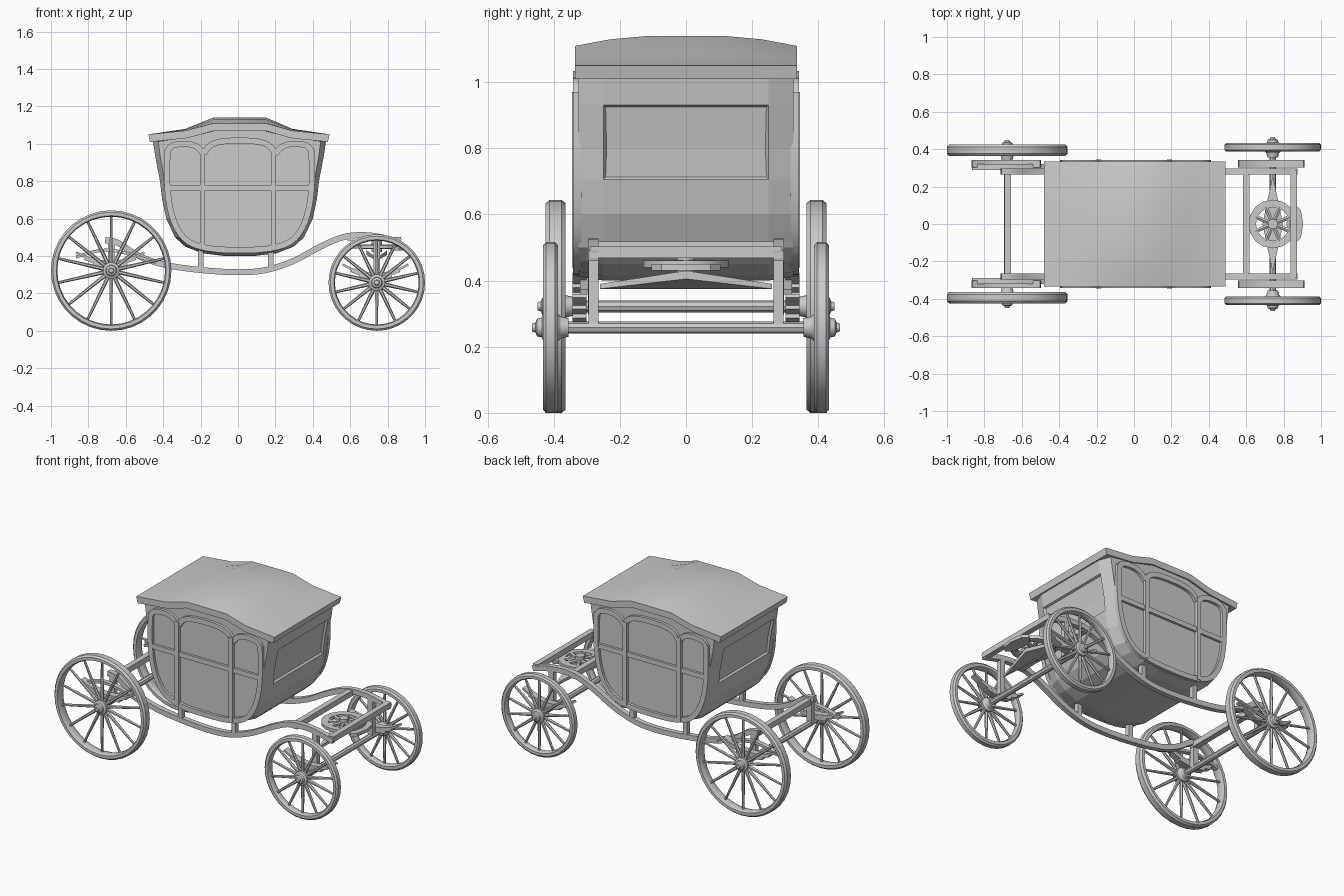
import bpy, bmesh, math
from mathutils import Vector, Matrix

cube = bpy.data.objects.get("Cube")
if cube:
    bpy.data.objects.remove(cube)

grey = bpy.data.materials.new("plain_grey")
grey.use_nodes = True
grey.diffuse_color = (0.6, 0.6, 0.6, 1)
grey.node_tree.nodes["Principled BSDF"].inputs["Base Color"].default_value = (0.6, 0.6, 0.6, 1)


def finish(name, bm, smooth=True):
    bmesh.ops.recalc_face_normals(bm, faces=bm.faces)
    mesh = bpy.data.meshes.new(name)
    bm.to_mesh(mesh)
    bm.free()
    mesh.materials.append(grey)
    obj = bpy.data.objects.new(name, mesh)
    bpy.context.collection.objects.link(obj)
    if smooth:
        bpy.ops.object.select_all(action="DESELECT")
        obj.select_set(True)
        bpy.context.view_layer.objects.active = obj
        bpy.ops.object.shade_smooth_by_angle(angle=math.radians(30))
    return obj


def box(bm, center, size):
    m = Matrix.Translation(center) @ Matrix.Diagonal((*size, 1))
    bmesh.ops.create_cube(bm, size=1, matrix=m)


def rod(bm, a, b, r1, r2=None, sides=8):
    a, b = Vector(a), Vector(b)
    m = Matrix.Translation((a + b) / 2) @ (b - a).to_track_quat("Z", "Y").to_matrix().to_4x4()
    bmesh.ops.create_cone(bm, cap_ends=True, segments=sides, radius1=r1,
                          radius2=r1 if r2 is None else r2, depth=(b - a).length, matrix=m)


def smooth_path(pts, steps=4):
    """Catmull-Rom curve through the points."""
    p = [Vector(q) for q in pts]
    p = [2 * p[0] - p[1]] + p + [2 * p[-1] - p[-2]]
    out = []
    for i in range(1, len(p) - 2):
        a, b, c, d = p[i - 1:i + 3]
        for s in range(steps):
            t = s / steps
            out.append((2 * b + (c - a) * t + (2 * a - 5 * b + 4 * c - d) * t * t
                        + (3 * b - a - 3 * c + d) * t ** 3) / 2)
    return out + [p[-2]]


def sweep(bm, pts, y, wide, deep):
    """Rectangular bar along an x-z path, centred at the given y."""
    pts = [Vector(p) for p in pts]
    rings = []
    for i, p in enumerate(pts):
        t = (pts[min(i + 1, len(pts) - 1)] - pts[max(i - 1, 0)]).normalized()
        n = Vector((-t.y, t.x)) * wide / 2
        rings.append([bm.verts.new((p.x + n.x * s, y + d * deep / 2, p.y + n.y * s))
                      for s, d in ((1, 1), (1, -1), (-1, -1), (-1, 1))])
    for a, b in zip(rings, rings[1:]):
        for k in range(4):
            bm.faces.new((a[k], a[k - 1], b[k - 1], b[k]))
    bm.faces.new(rings[0])
    bm.faces.new(rings[-1])


def lathe_y(bm, profile, center, segs, closed):
    """Revolve (radius, y) points about a y axis."""
    rings = []
    for k in range(segs):
        a = math.tau * k / segs
        rings.append([bm.verts.new((center[0] + r * math.cos(a), center[1] + y,
                                    center[2] + r * math.sin(a))) for r, y in profile])
    n = len(profile)
    for k in range(segs):
        a, b = rings[k - 1], rings[k]
        for j in range(n if closed else n - 1):
            bm.faces.new((a[j], a[(j + 1) % n], b[(j + 1) % n], b[j]))
    if not closed:
        for j in (0, n - 1):
            bm.faces.new([r[j] for r in rings])


# Wheels
def wheel(name, x, y, radius, width, spokes=14):
    bm = bmesh.new()
    c, h, s = (x, y, radius), width / 2, math.copysign(1, y)
    rim = [(radius, -h * 0.6), (radius, h * 0.6), (radius - 0.01, h), (radius - 0.028, h),
           (radius - 0.034, h * 0.5), (radius - 0.034, -h * 0.5), (radius - 0.028, -h),
           (radius - 0.01, -h)]
    lathe_y(bm, rim, c, 36, True)
    hub = [(0.028, -0.055), (0.034, -0.03), (0.044, -0.02), (0.044, 0.02), (0.03, 0.026),
           (0.027, 0.04), (0.015, 0.045), (0.012, 0.055)]
    lathe_y(bm, [(r, d * s) for r, d in hub], c, 16, False)
    for k in range(spokes):
        a = math.tau * (k + 0.5) / spokes
        d = Vector((math.cos(a), 0, math.sin(a)))
        rod(bm, Vector(c) + d * 0.03, Vector(c) + d * (radius - 0.025), 0.011, 0.007, 6)
    finish(name, bm)


for side, s in (("left", 1), ("right", -1)):
    wheel("rear_wheel_" + side, -0.678, s * 0.394, 0.322, 0.06)
    wheel("front_wheel_" + side, 0.742, s * 0.41, 0.258, 0.046)

# Cabin: tub-shaped cross-section with bulging end walls and sunken end windows
half = [(0.13, 1.072), (0.28, 1.035), (0.462, 1.012), (0.45, 0.93), (0.425, 0.8),
        (0.414, 0.705), (0.392, 0.6), (0.345, 0.5), (0.29, 0.45), (0.2, 0.415), (0.08, 0.4)]
outline = half + [(-x, z) for x, z in reversed(half)]
bm = bmesh.new()
rows = []
for y, k in ((-0.325, 0.94), (-0.25, 1), (0.25, 1), (0.325, 0.94)):
    rows.append([bm.verts.new((0.008 + x * k, y, z + (1 - k) * 0.2 * (z < 0.5)))
                 for x, z in outline])
for a, b in zip(rows, rows[1:]):
    for i in range(len(outline)):
        bm.faces.new((a[i - 1], a[i], b[i], b[i - 1]))
bm.faces.new(rows[0])
bm.faces.new(rows[-1])
bmesh.ops.recalc_face_normals(bm, faces=bm.faces)
for s in (-1, 1):
    panes = [f for f in bm.faces if abs(f.calc_center_median().y) < 0.1
             and s * f.calc_center_median().x > 0.3 and 0.7 < f.calc_center_median().z < 0.93]
    bmesh.ops.inset_region(bm, faces=panes, thickness=0.01, depth=-0.012)
finish("cabin", bm, False)

# Raised window and door frames on both sides
edge = [(0.385, 0.97), (0.387, 0.8), (0.372, 0.66), (0.335, 0.55), (0.27, 0.475), (0.16, 0.44), (0, 0.432)]
edge = smooth_path(edge + [(-x, z) for x, z in reversed(edge[:-1])], 3)
arch = smooth_path([(0.387, 0.955), (0.36, 0.99), (0.29, 1.0), (0.23, 0.985), (0.19, 0.945)], 3)
door = smooth_path([(-0.19, 0.95), (-0.15, 0.995), (-0.07, 1.015), (0.07, 1.015), (0.15, 0.995), (0.19, 0.95)], 3)
for side, s in (("left", 1), ("right", -1)):
    bm = bmesh.new()
    for path in (edge, arch, [(-x, z) for x, z in arch], door):
        sweep(bm, [(p[0] + 0.008, p[1]) for p in path], s * 0.329, 0.032, 0.026)
    for x in (-0.19, 0.19):
        box(bm, (x, s * 0.33, 0.705), (0.028, 0.03, 0.53))
    box(bm, (0.008, s * 0.328, 0.765), (0.77, 0.024, 0.03))
    finish("window_frame_" + side, bm)

# Roof: arched slab that falls off towards the sides
bm = bmesh.new()
ridge = [(-0.48, 1.05), (-0.28, 1.08), (-0.13, 1.14), (0, 1.14), (0.15, 1.14), (0.29, 1.08), (0.49, 1.05)]
rows = []
for y, f in ((-0.335, 0.66), (-0.23, 0.88), (-0.11, 1), (0.11, 1), (0.23, 0.88), (0.335, 0.66)):
    rows.append([(bm.verts.new((x, y, 1.05 + (z - 1.05) * f)),
                  bm.verts.new((x * 0.98, y, 1.01 + (z - 1.05) * f))) for x, z in ridge])
for i, (a, b) in enumerate(zip(rows, rows[1:])):
    for j in range(len(ridge) - 1):
        for k in (0, 1):
            bm.faces.new((a[j][k], a[j + 1][k], b[j + 1][k], b[j][k]))
    for j in (0, -1):
        bm.faces.new((a[j][0], b[j][0], b[j][1], a[j][1]))
for r in (rows[0], rows[-1]):
    for a, b in zip(r, r[1:]):
        bm.faces.new((a[0], b[0], b[1], a[1]))
finish("roof", bm)

# Long curved side beams, posts and springs
beam = smooth_path([(-0.71, 0.485), (-0.64, 0.47), (-0.54, 0.405), (-0.4, 0.355), (-0.2, 0.325),
                    (0, 0.313), (0.15, 0.325), (0.3, 0.375), (0.45, 0.455), (0.58, 0.505),
                    (0.72, 0.508), (0.87, 0.475)])
for side, s in (("left", 1), ("right", -1)):
    bm = bmesh.new()
    sweep(bm, beam, s * 0.28, 0.032, 0.032)
    finish("side_beam_" + side, bm)
    bm = bmesh.new()
    for x in (-0.2, 0.175):
        box(bm, (x, s * 0.28, 0.385), (0.03, 0.03, 0.13))
    box(bm, (-0.678, s * 0.28, 0.4), (0.035, 0.03, 0.16))
    box(bm, (0.742, s * 0.28, 0.385), (0.035, 0.03, 0.23))
    finish("posts_" + side, bm)
    for name, x, z, reach in (("rear", -0.683, 0.345, 0.183), ("front", 0.735, 0.28, 0.175)):
        bm = bmesh.new()
        for k, leaf in enumerate((1, 0.75, 0.5)):
            path = [(x + reach * leaf * t / 4, z + 0.012 * (2 - k) + 0.05 * (leaf * t / 4) ** 2)
                    for t in range(-4, 5)]
            sweep(bm, path, s * 0.322, 0.012, 0.042)
        finish(name + "_spring_" + side, bm)
    bm = bmesh.new()
    sweep(bm, smooth_path([(-0.865, 0.395), (-0.76, 0.425), (-0.68, 0.43), (-0.58, 0.41), (-0.44, 0.365)]),
          s * 0.305, 0.016, 0.03)
    finish("rear_brace_" + side, bm)

# Axles and cross bars
bm = bmesh.new()
for x, z in ((-0.678, 0.322), (0.742, 0.258)):
    rod(bm, (x, -0.4, z), (x, 0.4, z), 0.018)
finish("axles", bm)
bm = bmesh.new()
for x, z in ((-0.675, 0.465), (0.6, 0.5), (0.855, 0.485)):
    box(bm, (x, 0, z), (0.035, 0.58, 0.035))
finish("cross_bars", bm)

# Steering turntable: spoked ring, hub, and diamond bolster
ring_z = 0.45
bm = bmesh.new()
lathe_y(bm, [(0.13, -0.01), (0.13, 0.01), (0.09, 0.01), (0.09, -0.01)], (0, 0, 0), 16, True)
bmesh.ops.transform(bm, verts=bm.verts, matrix=Matrix.Translation((0.742, 0, ring_z))
                    @ Matrix.Rotation(math.pi / 2, 4, "X"))
for k in range(8):
    a = math.tau * (k + 0.5) / 8
    rod(bm, (0.742, 0, ring_z), (0.742 + 0.1 * math.cos(a), 0.1 * math.sin(a), ring_z), 0.012, sides=6)
rod(bm, (0.742, 0, ring_z - 0.03), (0.742, 0, ring_z + 0.03), 0.027, sides=12)
finish("turntable", bm)
bm = bmesh.new()
tips = [bm.verts.new((0.742, s * 0.26, z)) for s in (-1, 1) for z in (0.375, 0.39)]
sides = [bm.verts.new((0.742 + s * 0.055, 0, z)) for s in (-1, 1) for z in (0.405, 0.43)]
loop = (tips[:2], sides[:2], tips[2:], sides[2:])
for k in range(4):
    bm.faces.new((loop[k - 1][0], loop[k][0], loop[k][1], loop[k - 1][1]))
for k in (0, 1):
    bm.faces.new([p[k] for p in loop])
finish("bolster", bm)

# Small footplate in front of the turntable
bm = bmesh.new()
bmesh.ops.create_cone(bm, cap_ends=True, segments=8, radius1=0.1, radius2=0.1, depth=0.02,
                      matrix=Matrix.Translation((0.86, 0, 0.44)) @ Matrix.Diagonal((0.45, 1.05, 1, 1)))
finish("footplate", bm)
